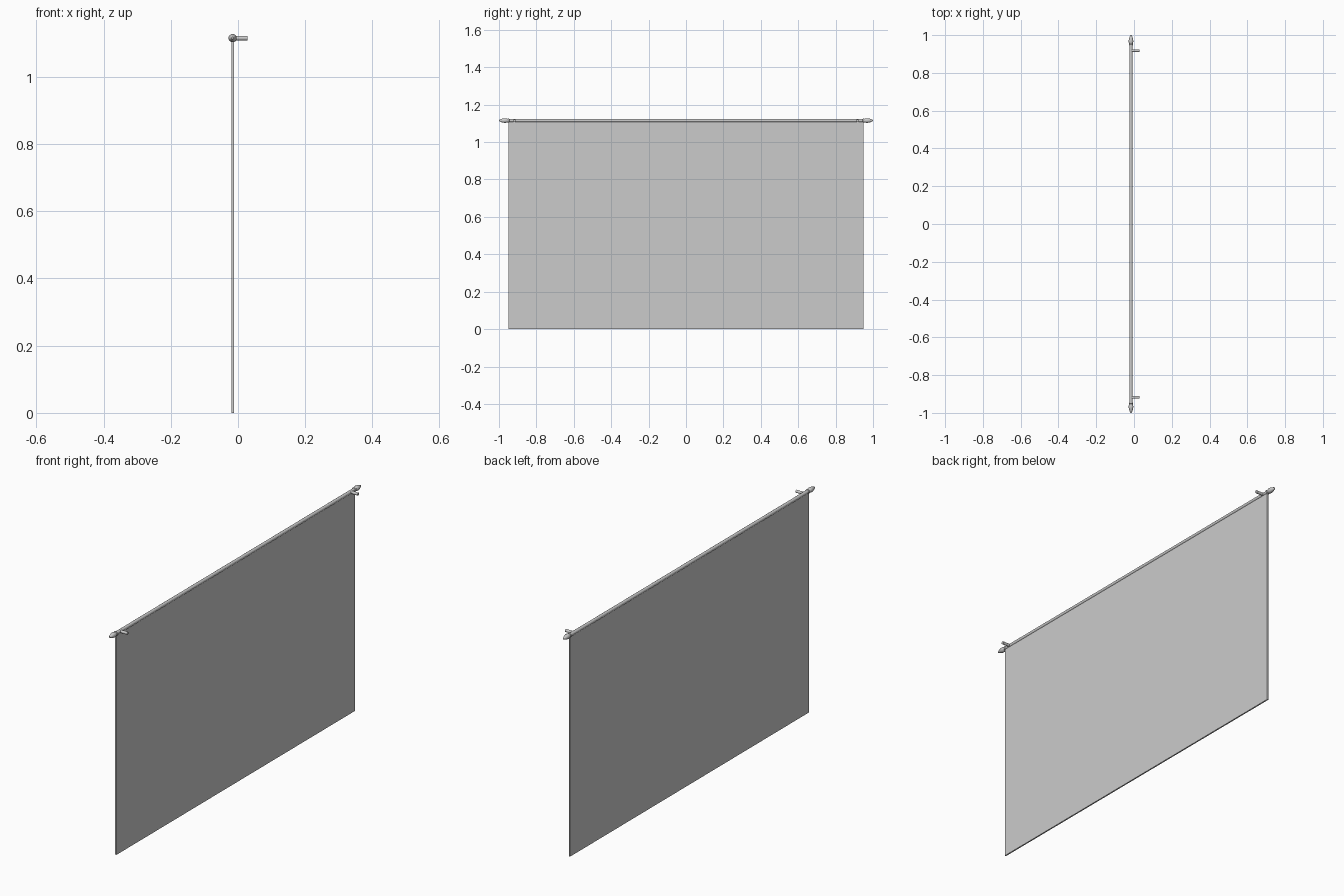
import bpy, bmesh
from math import cos, sin, pi

if "Cube" in bpy.data.objects:
    bpy.data.objects.remove(bpy.data.objects["Cube"])

RX, RZ = -0.016, 1.115  # rod axis


def make_object(name, bm):
    bmesh.ops.recalc_face_normals(bm, faces=bm.faces)
    me = bpy.data.meshes.new(name)
    bm.to_mesh(me)
    bm.free()
    ob = bpy.data.objects.new(name, me)
    bpy.context.collection.objects.link(ob)
    return ob


def turned(name, profile, sides, axis, origin):
    """Closed turned part; profile is (distance along axis, radius)."""
    bm = bmesh.new()
    rings = []
    for d, r in profile:
        ring = []
        for i in range(sides):
            a = 2 * pi * (i + 0.5) / sides
            u, v = r * cos(a), r * sin(a)
            p = (u, d, v) if axis == 'Y' else (d, u, v)
            ring.append(bm.verts.new([p[k] + origin[k] for k in range(3)]))
        rings.append(ring)
    for a, b in zip(rings, rings[1:]):
        for i in range(sides):
            j = (i + 1) % sides
            bm.faces.new((a[i], a[j], b[j], b[i]))
    bm.faces.new(rings[0])
    bm.faces.new(rings[-1])
    ob = make_object(name, bm)
    bpy.context.view_layer.objects.active = ob
    ob.select_set(True)
    bpy.ops.object.shade_smooth_by_angle(angle=0.6)
    ob.select_set(False)
    return ob


# Hanging cloth: thin panel from the rod down to the base
bm = bmesh.new()
bmesh.ops.create_cube(bm, size=1)
for v in bm.verts:
    v.co = (v.co.x * 0.007 + RX, v.co.y * 1.9, (v.co.z + 0.5) * RZ)
make_object("cloth_panel", bm)

# Rod
turned("rod", [(-0.95, 0.0085), (0.95, 0.0085)], 12, 'Y', (RX, 0, RZ))

# Finials and wall brackets at both ends
finial = [(0.944, 0.0085), (0.946, 0.0112), (0.951, 0.0112), (0.953, 0.0095),
          (0.957, 0.0105), (0.963, 0.0125), (0.972, 0.0125), (0.982, 0.0105),
          (0.992, 0.007), (1.0, 0.003)]
for side, s in (("left", -1), ("right", 1)):
    turned(side + "_finial", [(s * d, r) for d, r in finial], 12, 'Y', (RX, 0, RZ))
    turned(side + "_bracket", [(RX, 0.0072), (0.028, 0.0072)], 12, 'X',
           (0, s * 0.918, RZ))
